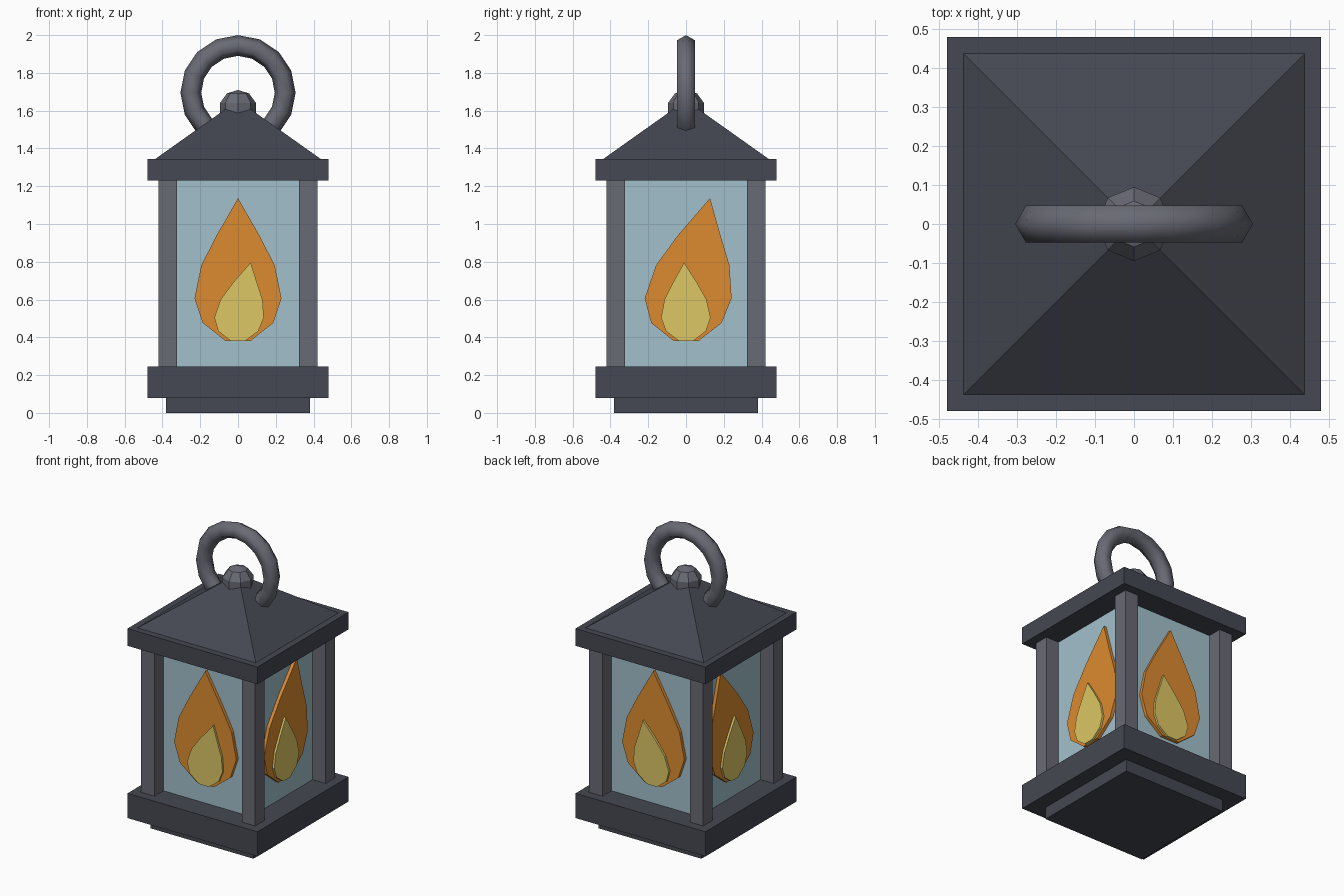
import bpy
import bmesh
from math import radians

if "Cube" in bpy.data.objects:
    bpy.data.objects.remove(bpy.data.objects["Cube"])


def material(name, rgb):
    m = bpy.data.materials.new(name)
    m.diffuse_color = (*rgb, 1)
    m.use_nodes = True
    m.node_tree.nodes["Principled BSDF"].inputs["Base Color"].default_value = m.diffuse_color
    return m


DARK = material("dark_iron", (0.06, 0.065, 0.085))
IRON = material("iron", (0.14, 0.145, 0.175))
GLASS = material("glass", (0.36, 0.53, 0.60))
ORANGE = material("flame_orange", (0.72, 0.26, 0.03))
YELLOW = material("flame_yellow", (0.72, 0.57, 0.13))


def finish(name, mat):
    ob = bpy.context.object
    ob.name = name
    ob.data.materials.append(mat)
    return ob


def box(name, mat, half, z0, z1, x=0, y=0):
    bpy.ops.mesh.primitive_cube_add(size=1, location=(x, y, (z0 + z1) / 2))
    ob = finish(name, mat)
    ob.scale = (2 * half, 2 * half, z1 - z0)
    return ob


# Half width and height fraction up a flame, bottom to just below the tip
FLAME = [(0.28, 0), (0.81, 0.127), (1, 0.3), (0.845, 0.53), (0.49, 0.74)]


def flame(name, mat, axis, side, width, height, lean, inner, outer):
    """Flat flame plate on one glass pane, leaning more towards the tip."""
    right = [(width * w, t) for w, t in FLAME]
    left = [(-w, t) for w, t in reversed(right)]
    outline = [(u + lean * t * t, 0.38 + height * t) for u, t in right + [(0, 1)] + left]

    def place(u, z, d):
        return (u, side * d, z) if axis == "y" else (side * d, u, z)

    bm = bmesh.new()
    back = [bm.verts.new(place(u, z, inner)) for u, z in outline]
    front = [bm.verts.new(place(u, z, outer)) for u, z in outline]
    bm.faces.new(back)
    bm.faces.new(front)
    n = len(outline)
    for i in range(n):
        j = (i + 1) % n
        bm.faces.new((back[i], back[j], front[j], front[i]))
    bmesh.ops.recalc_face_normals(bm, faces=bm.faces)
    me = bpy.data.meshes.new(name)
    bm.to_mesh(me)
    bm.free()
    me.materials.append(mat)
    bpy.context.collection.objects.link(bpy.data.objects.new(name, me))


# Base, glass body and roof slab
box("foot", DARK, 0.38, 0, 0.085)
box("base", DARK, 0.48, 0.08, 0.245)
box("glass", GLASS, 0.325, 0.24, 1.235)
box("roof_slab", DARK, 0.48, 1.23, 1.345)

# Corner posts
for sx in (-1, 1):
    for sy in (-1, 1):
        box("corner_post", IRON, 0.049, 0.24, 1.235, sx * 0.372, sy * 0.372)

# Pyramid roof
bpy.ops.mesh.primitive_cone_add(vertices=4, radius1=0.437 * 2 ** 0.5, radius2=0, depth=0.31,
                                location=(0, 0, 1.5), rotation=(0, 0, radians(45)))
finish("roof", DARK)

# Knob
bpy.ops.mesh.primitive_uv_sphere_add(segments=8, ring_count=5, radius=0.1, location=(0, 0, 1.61))
finish("knob", IRON)

# Carrying ring, sunk into the roof
bpy.ops.mesh.primitive_torus_add(major_segments=16, minor_segments=6, major_radius=0.25,
                                 minor_radius=0.055, location=(0, 0, 1.695),
                                 rotation=(radians(90), 0, 0))
finish("carrying_ring", IRON)
bpy.ops.object.shade_smooth()

# Flames on all four panes
for axis, lean_out, lean_in in (("y", 0, 0.067), ("x", 0.127, -0.01)):
    for side in (-1, 1):
        flame("outer_flame", ORANGE, axis, side, 0.23, 0.757, lean_out, 0.315, 0.346)
        flame("inner_flame", YELLOW, axis, side, 0.131, 0.416, lean_in, 0.335, 0.36)
